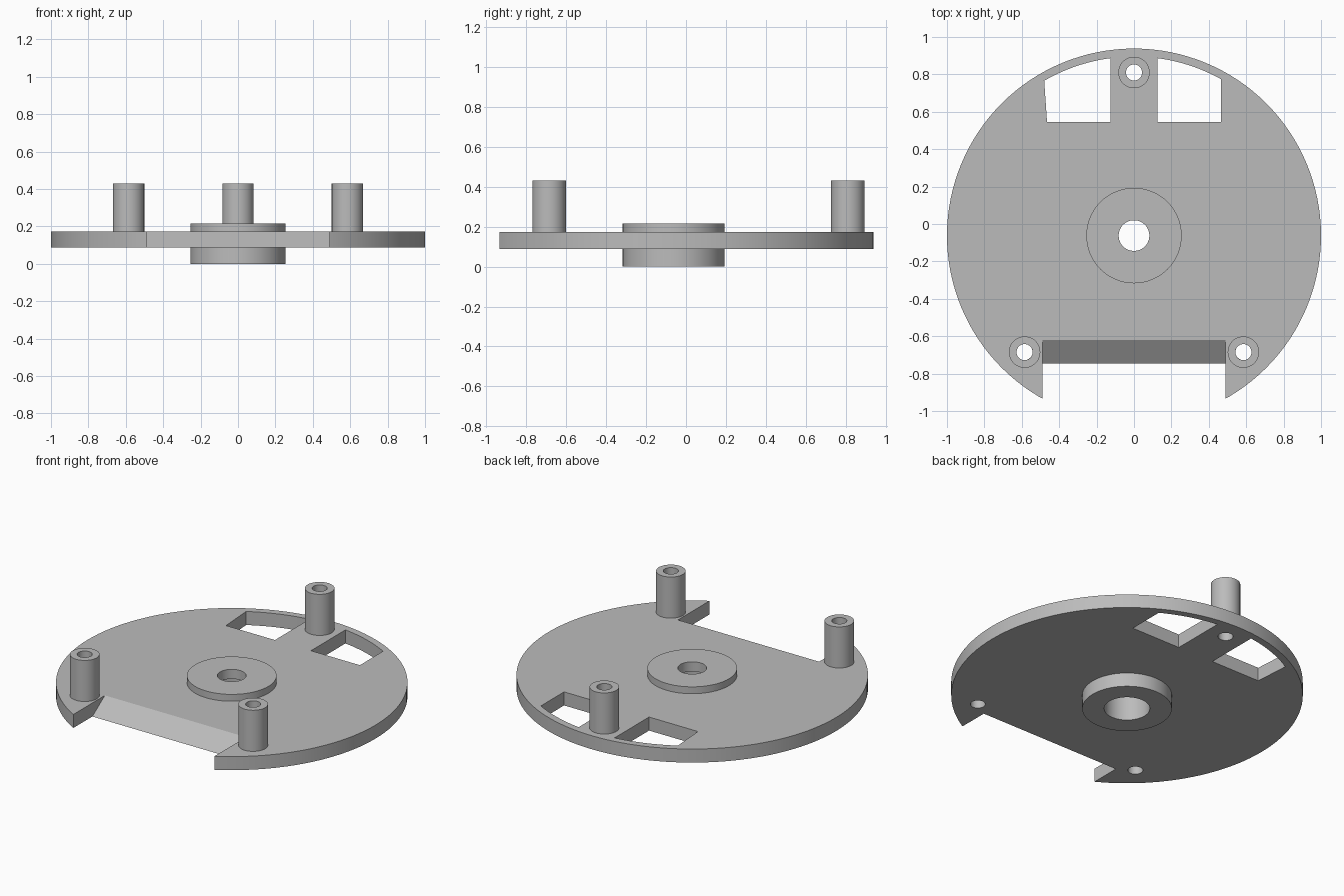
import bpy, bmesh
from math import sin, cos, pi, sqrt, radians
from mathutils import Vector

cube = bpy.data.objects.get("Cube")
if cube:
    bpy.data.objects.remove(cube, do_unlink=True)

CY = -0.062                # disc centre in y
Z0, Z1 = 0.087, 0.172      # plate underside and top
POSTS = [(-0.585, -0.685), (0.585, -0.685), (0, 0.81)]

grey = bpy.data.materials.new("plain grey")
grey.use_nodes = True
grey.diffuse_color = (0.5, 0.5, 0.5, 1)
grey.node_tree.nodes["Principled BSDF"].inputs["Base Color"].default_value = (0.5, 0.5, 0.5, 1)


def finish(name, bm):
    bmesh.ops.recalc_face_normals(bm, faces=bm.faces)
    mesh = bpy.data.meshes.new(name)
    bm.to_mesh(mesh)
    bm.free()
    obj = bpy.data.objects.new(name, mesh)
    bpy.context.collection.objects.link(obj)
    mesh.materials.append(grey)
    return obj


def prism(name, points, depth):
    """Close a flat outline and extrude it along a vector."""
    bm = bmesh.new()
    face = bm.faces.new([bm.verts.new(p) for p in points])
    new = bmesh.ops.extrude_face_region(bm, geom=[face])["geom"]
    verts = [v for v in new if isinstance(v, bmesh.types.BMVert)]
    bmesh.ops.translate(bm, verts=verts, vec=Vector(depth))
    return finish(name, bm)


def disc(name, x, y, r, z0, z1, n=64):
    ring = [(x + r * cos(2 * pi * i / n), y + r * sin(2 * pi * i / n), z0) for i in range(n)]
    return prism(name, ring, (0, 0, z1 - z0))


def lathe(name, x, y, profile, n=64):
    """Revolve a closed radius/height profile around a vertical axis."""
    bm = bmesh.new()
    rings = [[bm.verts.new((x + r * cos(2 * pi * i / n), y + r * sin(2 * pi * i / n), z))
              for i in range(n)] for r, z in profile]
    for a, b in zip(rings, rings[1:] + rings[:1]):
        for i in range(n):
            j = (i + 1) % n
            bm.faces.new((a[i], a[j], b[j], b[i]))
    return finish(name, bm)


def cut(target, cutter):
    cutter.hide_render = True
    mod = target.modifiers.new("cut", 'BOOLEAN')
    mod.operation = 'DIFFERENCE'
    mod.solver = 'EXACT'
    mod.object = cutter
    bpy.context.view_layer.objects.active = target
    bpy.ops.object.modifier_apply(modifier=mod.name)
    bpy.data.objects.remove(cutter, do_unlink=True)


# Round base plate
plate = disc("base_plate", 0, CY, 1, Z0, Z1, 128)

# Front notch with a sloping back wall
slope = [(-0.82, 0.036), (-0.546, 0.2223), (-1.2, 0.2223), (-1.2, 0.036)]
cut(plate, prism("notch_cutter", [(-0.49, y, z) for y, z in slope], (0.98, 0, 0)))

# Two rear windows with curved outer edges
for side, outer in ((1, 0.465), (-1, 0.48)):
    arc = []
    for i in range(13):
        x = 0.125 + (outer - 0.125) * i / 12
        arc.append((side * x, CY + sqrt(0.957 ** 2 - x * x), 0))
    outline = [(side * 0.465, 0.545, 0), (side * 0.125, 0.545, 0)] + arc
    cut(plate, prism("window_cutter", outline, (0, 0, 0.3)))

# Plate holes for the hub and posts
cut(plate, disc("hub_cutter", 0, CY, 0.2, 0, 0.3))
for x, y in POSTS:
    cut(plate, disc("post_cutter", x, y, 0.043, 0, 0.3, 32))

# Central hub with a stepped bore
hub = lathe("hub", 0, CY, [(0.255, 0), (0.255, 0.215), (0.082, 0.215),
                           (0.082, 0.155), (0.13, 0.155), (0.13, 0)])

# Hollow standoff posts
posts = [lathe(name, x, y, [(0.084, Z1), (0.084, 0.43), (0.043, 0.43), (0.043, Z1)], 48)
         for name, (x, y) in zip(("right_post", "left_post", "back_post"), POSTS)]

# Smooth the round walls, keep edges crisp
bpy.ops.object.select_all(action='DESELECT')
for obj in [plate, hub] + posts:
    obj.select_set(True)
bpy.context.view_layer.objects.active = plate
bpy.ops.object.shade_smooth_by_angle(angle=radians(30))
